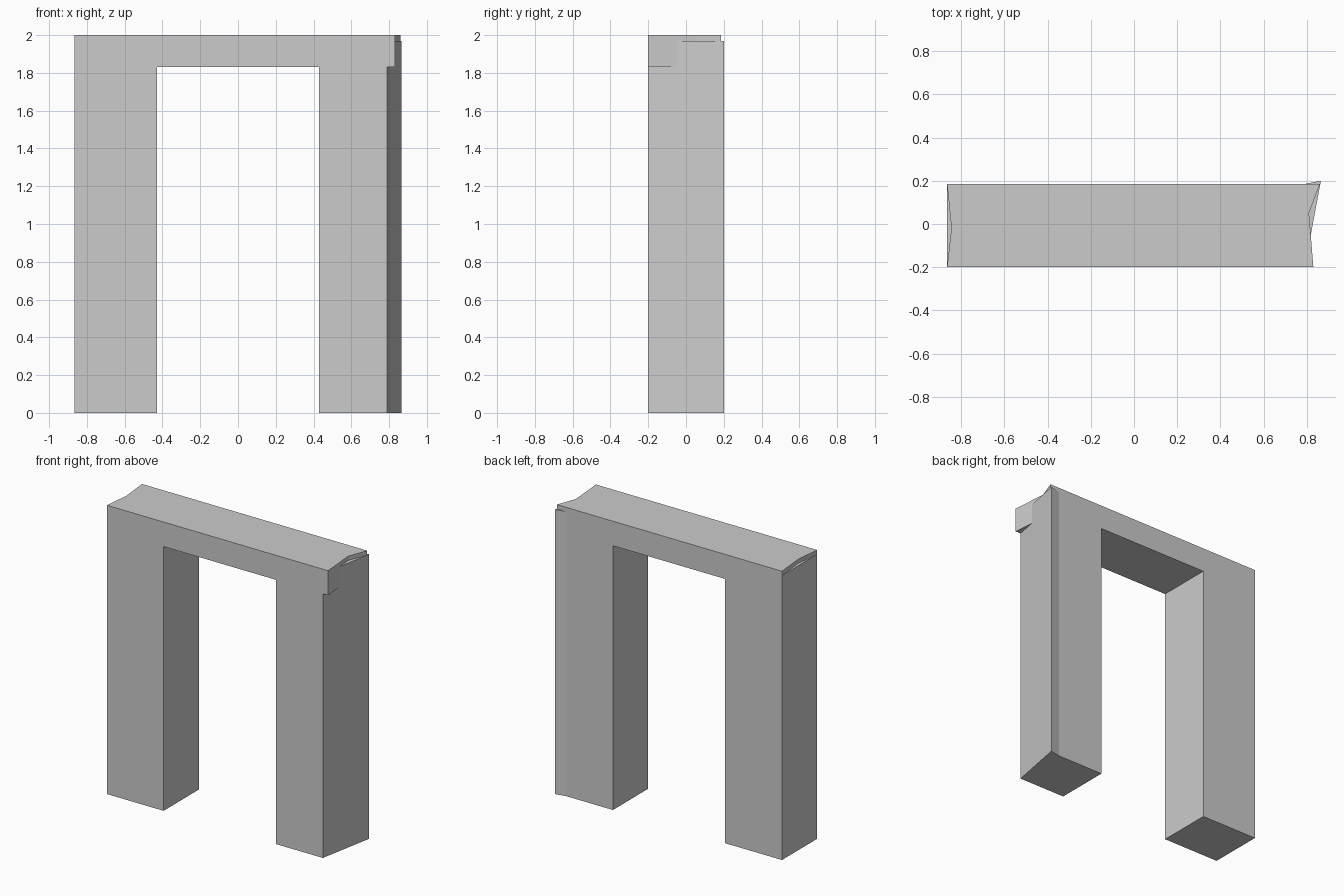
import bpy

cube = bpy.data.objects.get("Cube")
if cube:
    bpy.data.objects.remove(cube, do_unlink=True)

# Single stone colour
STONE = (0.6, 0.6, 0.6, 1.0)
stone = bpy.data.materials.new("Grey stone")
stone.use_nodes = True
stone.diffuse_color = STONE
stone.node_tree.nodes["Principled BSDF"].inputs["Base Color"].default_value = STONE

FRONT, BACK = -0.2, 0.185
OUTER, INNER = 0.865, 0.43
PILLAR_TOP, LINTEL_BOTTOM, LINTEL_TOP = 1.97, 1.83, 2.0


def extrude_plan(name, plan, bottom, top):
    """Solid prism from a counter-clockwise floor plan."""
    n = len(plan)
    verts = [(x, y, z) for z in (bottom, top) for x, y in plan]
    faces = [list(range(n))[::-1], list(range(n, 2 * n))]
    faces += [(i, (i + 1) % n, n + (i + 1) % n, n + i) for i in range(n)]
    mesh = bpy.data.meshes.new(name)
    mesh.from_pydata(verts, [], faces)
    mesh.materials.append(stone)
    obj = bpy.data.objects.new(name, mesh)
    bpy.context.collection.objects.link(obj)
    return obj


# Straight pillar
right_pillar = extrude_plan("right_pillar", [
    (-OUTER, FRONT), (-INNER, FRONT), (-INNER, BACK), (-OUTER, BACK)],
    0, PILLAR_TOP)

# Pillar with a slanted outer side and flared back corner
left_pillar = extrude_plan("left_pillar", [
    (INNER, FRONT), (0.79, FRONT), (OUTER, 0.2), (0.79, BACK), (INNER, BACK)],
    0, PILLAR_TOP)

# Lintel with a shallow dent in each end
arch = extrude_plan("stone_arch", [
    (-OUTER, FRONT), (0.83, FRONT), (0.81, 0.05), (0.86, BACK),
    (-OUTER, BACK), (-0.845, -0.02)],
    LINTEL_BOTTOM, LINTEL_TOP)

# Join the pillars and lintel into one solid
bpy.context.view_layer.objects.active = arch
for pillar in (right_pillar, left_pillar):
    union = arch.modifiers.new("Union", "BOOLEAN")
    union.operation = "UNION"
    union.solver = "EXACT"
    union.object = pillar
    bpy.ops.object.modifier_apply(modifier=union.name)
    bpy.data.objects.remove(pillar, do_unlink=True)
